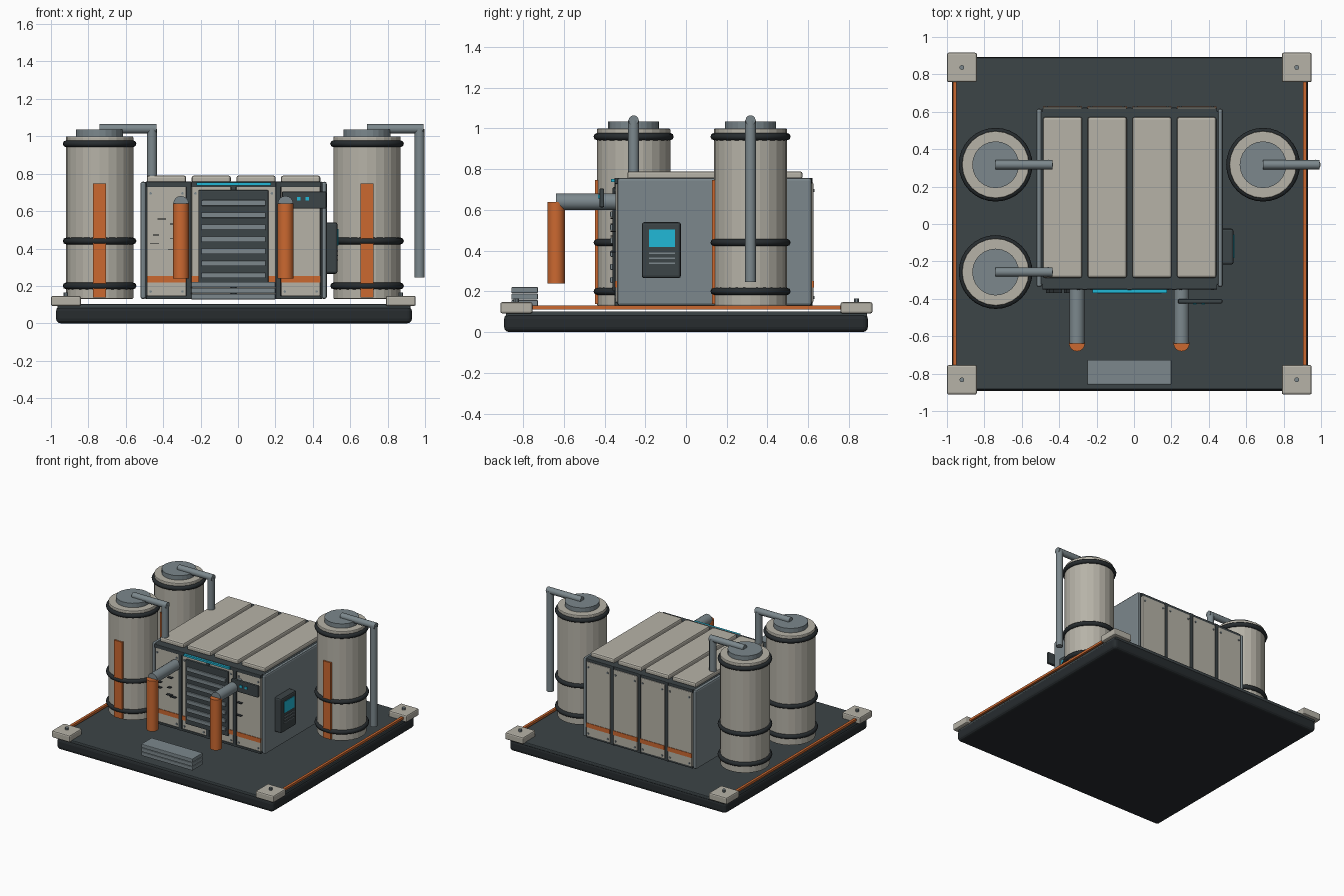
import bpy, math, random
from mathutils import Vector

if "Cube" in bpy.data.objects:
    bpy.data.objects.remove(bpy.data.objects["Cube"])

random.seed(4)
COL = {
    "beige": (0.47, 0.45, 0.39), "dark": (0.045, 0.058, 0.063), "black": (0.02, 0.025, 0.028),
    "steel": (0.2, 0.245, 0.265), "orange": (0.6, 0.14, 0.03), "cyan": (0.015, 0.48, 0.68),
}
MATS = {}
for n, c in COL.items():
    MATS[n] = bpy.data.materials.new(n)
    MATS[n].diffuse_color = (*c, 1)


def finish(name, mat, bevel=0, segs=2):
    o = bpy.context.object
    o.name = name
    o.data.materials.append(MATS[mat])
    if bevel:
        m = o.modifiers.new("bevel", 'BEVEL')
        m.width, m.segments, m.limit_method = bevel, segs, 'ANGLE'
    return o


def box(name, x, y, z, mat, bevel=0, segs=2):
    """Box from (min, max) ranges."""
    bpy.ops.mesh.primitive_cube_add(size=1, location=[(a + b) / 2 for a, b in (x, y, z)])
    o = bpy.context.object
    o.scale = [b - a for a, b in (x, y, z)]
    bpy.ops.object.transform_apply(location=False, rotation=False, scale=True)
    return finish(name, mat, bevel, segs)


def rod(name, a, b, r, mat, n=16, smooth=False, bevel=0):
    """Cylinder between two points."""
    a, b = Vector(a), Vector(b)
    bpy.ops.mesh.primitive_cylinder_add(vertices=n, radius=r, depth=(b - a).length, location=(a + b) / 2)
    o = bpy.context.object
    o.rotation_euler = (b - a).to_track_quat('Z', 'Y').to_euler()
    if smooth:
        bpy.ops.object.shade_smooth_by_angle(angle=math.radians(40))
    return finish(name, mat, bevel)


# base skid
box("base_skid", (-0.973, 0.93), (-0.893, 0.893), (0, 0.09), "black", 0.025, 3)
box("base_deck", (-0.965, 0.922), (-0.885, 0.89), (0.075, 0.102), "dark", 0.006)
for x0 in (-1.0, 0.79):
    for y0 in (-0.912, 0.758):
        box("corner_block", (x0, x0 + 0.16), (y0, y0 + 0.158), (0.092, 0.147), "beige", 0.01)
        cx, cy = x0 + 0.08, y0 + 0.079
        rod("corner_bolt", (cx, cy, 0.14), (cx, cy, 0.165), 0.013, "steel", 10)
for x0 in (-0.968, 0.903):
    box("edge_stripe", (x0, x0 + 0.02), (-0.78, 0.78), (0.112, 0.13), "orange")

# housing core and side plates
box("housing_core", (-0.5, 0.455), (-0.325, 0.605), (0.13, 0.757), "dark", 0.008)
box("side_plate_left", (-0.522, -0.492), (-0.337, 0.617), (0.13, 0.757), "steel", 0.012)
box("side_plate_right", (0.447, 0.475), (-0.337, 0.617), (0.13, 0.757), "steel", 0.012)

# four panel columns: front, back and roof
for i in range(4):
    x0 = -0.487 + i * 0.239
    x1 = x0 + 0.21
    box("roof_panel", (x0, x1), (-0.288, 0.572), (0.75, 0.79), "beige", 0.012)
    for s, yf in ((-1, -0.325), (1, 0.605)):
        ya = sorted((yf - s * 0.02, yf + s * 0.02))
        yo = sorted((yf, yf + s * 0.024))
        box("wall_panel", (x0, x1), ya, (0.145, 0.735), "beige", 0.006)
        box("wall_stripe", (x0, x1), yo, (0.218, 0.252), "orange")
        for bx in (x0 + 0.02, x1 - 0.02):
            for bz in (0.17, 0.695):
                rod("panel_bolt", (bx, yf, bz), (bx, yf + s * 0.027, bz), 0.007, "steel", 8)
for i in range(3):
    x = -0.263 + i * 0.239
    box("wall_rib_front", (x - 0.014, x + 0.014), (-0.352, -0.31), (0.13, 0.757), "dark", 0.004)
    box("wall_rib_back", (x - 0.014, x + 0.014), (0.59, 0.622), (0.13, 0.757), "dark", 0.004)
for z in ((0.13, 0.147), (0.728, 0.757)):
    box("front_beam", (-0.49, 0.445), (-0.35, -0.31), z, "dark", 0.004)
    box("back_beam", (-0.49, 0.445), (0.59, 0.618), z, "dark", 0.004)

# front grille with slats and light strip
box("grille_frame", (-0.212, 0.163), (-0.36, -0.33), (0.2, 0.712), "dark", 0.006)
for i in range(7):
    z = 0.255 + i * 0.0645
    box("grille_slat", (-0.195, 0.148), (-0.372, -0.35), (z - 0.014, z + 0.016), "steel", 0.004)
box("light_strip", (-0.222, 0.177), (-0.368, -0.345), (0.738, 0.753), "cyan")

# small indicator panel standing off the front
box("indicator_panel", (0.235, 0.472), (-0.425, -0.402), (0.613, 0.705), "dark", 0.006)
for x in (0.325, 0.37):
    box("indicator_light", (x - 0.01, x + 0.01), (-0.431, -0.42), (0.657, 0.675), "cyan")

# control box on the right side
box("control_box", (0.465, 0.532), (-0.217, -0.025), (0.265, 0.54), "dark", 0.012)
box("control_screen", (0.525, 0.536), (-0.182, -0.055), (0.417, 0.505), "cyan")
for z in (0.387, 0.363, 0.338):
    box("control_line", (0.527, 0.535), (-0.182, -0.055), (z - 0.003, z + 0.003), "steel")

# wear marks on the front
for i in range(9):
    x, z = random.choice((-0.45, -0.36, 0.26, 0.36)) + random.uniform(0, 0.05), random.uniform(0.3, 0.62)
    w = random.uniform(0.012, 0.025)
    box("wear_mark", (x - w, x + w), (-0.37, -0.345), (z - 0.002, z + 0.002), "black")

# front outlet pipes with orange drops
for x in (-0.305, 0.254):
    rod("outlet_pipe", (x, -0.32, 0.64), (x, -0.638, 0.64), 0.041, "steel", 16, True)
    rod("outlet_drop", (x, -0.638, 0.24), (x, -0.638, 0.64), 0.043, "orange", 16, True)

# step stack
for i in range(3):
    z = 0.128 + i * 0.032
    box("step_slab", (-0.25, 0.2), (-0.858, -0.727), (z, z + 0.029), "steel", 0.004)

# three storage tanks
for cx, cy in ((-0.74, 0.317), (-0.74, -0.257), (0.69, 0.317)):
    rod("tank_body", (cx, cy, 0.13), (cx, cy, 1.0), 0.18, "beige", 24, bevel=0.006)
    rod("tank_cap", (cx, cy, 0.99), (cx, cy, 1.035), 0.125, "steel", 24)
    for z in (0.2, 0.44, 0.96):
        bpy.ops.mesh.primitive_torus_add(location=(cx, cy, z), major_radius=0.179, minor_radius=0.018,
                                         major_segments=32, minor_segments=8)
        bpy.ops.object.shade_smooth_by_angle(angle=math.radians(50))
        finish("tank_band", "black")
    box("tank_stripe", (cx - 0.035, cx + 0.035), (cy - 0.189, cy - 0.165), (0.138, 0.748), "orange")
    px = cx + 0.281
    rod("tank_pipe_top", (cx, cy, 1.04), (px + 0.022, cy, 1.04), 0.025, "steel", 12, True)
    rod("tank_pipe_drop", (px, cy, 0.245), (px, cy, 1.04), 0.027, "steel", 12, True)

for m in bpy.data.materials:
    if m.users and not m.is_grease_pencil:
        m.use_nodes = True
        m.node_tree.nodes["Principled BSDF"].inputs["Base Color"].default_value = m.diffuse_color
